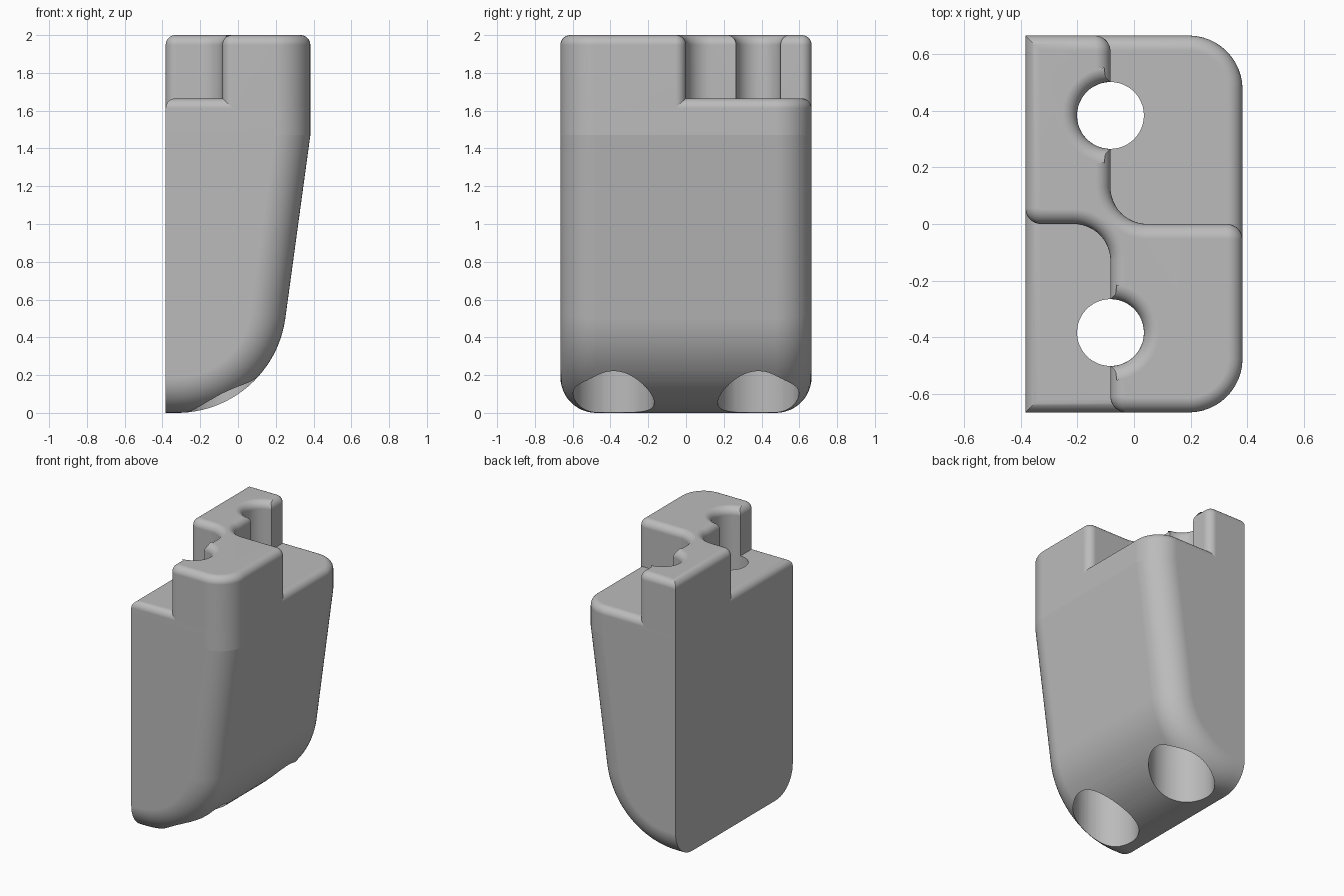
import bpy, bmesh
from math import sin, cos, pi, atan2
from mathutils import Vector

if "Cube" in bpy.data.objects:
    bpy.data.objects.remove(bpy.data.objects["Cube"])

X, Y, TOP, LEDGE, BEND = 0.383, 0.665, 2.0, 1.665, 1.47
SIDE_R, EDGE_R, NECK_R = 0.19, 0.052, 0.13
MID, HOLE_Y, HOLE_R, BORE_R = -0.083, 0.383, 0.118, 0.215
STEPS = 12

grey = bpy.data.materials.new("plain grey")
grey.use_nodes = True
grey.diffuse_color = (0.5, 0.5, 0.5, 1)
grey.node_tree.nodes["Principled BSDF"].inputs["Base Color"].default_value = (0.5, 0.5, 0.5, 1)


def loft(name, rings):
    """Skin a stack of rings with equal point counts and cap both ends."""
    bm = bmesh.new()
    loops = [[bm.verts.new(p) for p in ring] for ring in rings]
    for a, b in zip(loops, loops[1:]):
        for i in range(len(a)):
            j = (i + 1) % len(a)
            bm.faces.new((a[i], a[j], b[j], b[i]))
    bm.faces.new(loops[0][::-1])
    bm.faces.new(loops[-1])
    bmesh.ops.recalc_face_normals(bm, faces=bm.faces)
    mesh = bpy.data.meshes.new(name)
    bm.to_mesh(mesh)
    bm.free()
    mesh.materials.append(grey)
    obj = bpy.data.objects.new(name, mesh)
    bpy.context.collection.objects.link(obj)
    return obj


def outline(corners):
    """Round each corner (x, y, radius); a negative radius is a scooped half circle."""
    pts = []
    for i, (x, y, r) in enumerate(corners):
        p = Vector((x, y))
        u = (Vector(corners[i - 1][:2]) - p).normalized()
        v = (Vector(corners[(i + 1) % len(corners)][:2]) - p).normalized()
        if r == 0:
            pts.append(p)
        elif r > 0:
            c = p + (u + v) * r
            pts += [c - (v * cos(t) + u * sin(t)) * r
                    for t in (pi / 2 * k / STEPS for k in range(STEPS + 1))]
        else:
            left = Vector((u.y, -u.x))
            pts += [p - (u * cos(t) + left * sin(t)) * r
                    for t in (pi * k / (2 * STEPS) for k in range(2 * STEPS + 1))]
    return pts


def inset(pts, d):
    """Move a counter-clockwise outline inward by d with mitred corners."""
    out = []
    for i, p in enumerate(pts):
        a = (p - pts[i - 1]).normalized()
        b = (pts[(i + 1) % len(pts)] - p).normalized()
        n, m = Vector((-a.y, a.x)), Vector((-b.y, b.x))
        out.append(p + (n + m) * (d / (1 + n.dot(m))))
    return out


def rounded_block(name, pts, low, high):
    """Extrude an outline and round over its upper rim."""
    rings = [[(p.x, p.y, low) for p in pts]]
    for k in range(9):
        t = pi / 2 * k / 8
        z = high - EDGE_R + EDGE_R * sin(t)
        rings.append([(p.x, p.y, z) for p in inset(pts, EDGE_R * (1 - cos(t)))])
    return loft(name, rings)


# Wedge body: curved side profile with rounded front and back borders
ARC_R, ARC_X, LEAN = 0.58, -0.324, atan2(0.133, 0.97)


def wedge_slice(y, d):
    pts = [(-X, y, d)]
    for k in range(25):
        t = -pi / 2 + (pi / 2 - LEAN) * k / 24
        pts.append((ARC_X + (ARC_R - d) * cos(t), y, ARC_R + (ARC_R - d) * sin(t)))
    return pts + [(X - d, y, BEND), (-X, y, BEND)]


border = [(Y - SIDE_R + SIDE_R * cos(t), SIDE_R * (1 - sin(t)))
          for t in (pi / 2 * k / STEPS for k in range(STEPS + 1))]
slices = [wedge_slice(-y, d) for y, d in border] + [wedge_slice(y, d) for y, d in border[::-1]]
body = loft("wedge_body", slices)

# Straight collar above the wedge, ending in the lower ledge
collar = rounded_block("ledge_collar", outline([
    (-X, -Y, 0), (X, -Y, SIDE_R), (X, Y, SIDE_R), (-X, Y, 0)]), BEND, LEDGE)

# Raised interlocking crown: two diagonal quarters joined by a thin neck
crown = rounded_block("interlocking_crown", outline([
    (MID, -Y, EDGE_R + 0.004), (X, -Y, SIDE_R), (X, 0, EDGE_R + 0.004), (MID, 0, NECK_R),
    (MID, HOLE_Y, -HOLE_R), (MID, Y, EDGE_R + 0.004), (-X, Y, 0), (-X, 0, EDGE_R + 0.004),
    (MID, 0, NECK_R), (MID, -HOLE_Y, -HOLE_R)]), LEDGE - EDGE_R, TOP)

# Stepped bolt holes: wide bore from below, narrow shaft to the top
for y in (-HOLE_Y, HOLE_Y):
    steps = [(BORE_R, -0.5), (BORE_R, 1.0), (HOLE_R, 1.0), (HOLE_R, 2.5)]
    cutter = loft("bolt_hole_cutter", [
        [(MID + r * cos(pi * k / 24), y + r * sin(pi * k / 24), z) for k in range(48)]
        for r, z in steps])
    cutter.hide_render = True
    for obj in (body, collar):
        mod = obj.modifiers.new("bolt hole", "BOOLEAN")
        mod.operation, mod.solver, mod.object = "DIFFERENCE", "EXACT", cutter
        bpy.context.view_layer.objects.active = obj
        bpy.ops.object.modifier_apply(modifier=mod.name)
    bpy.data.objects.remove(cutter)

# Smooth rounds, crisp edges
for obj in (body, collar, crown):
    bpy.ops.object.select_all(action="DESELECT")
    obj.select_set(True)
    bpy.context.view_layer.objects.active = obj
    bpy.ops.object.shade_smooth_by_angle(angle=pi / 6)
    mod = obj.modifiers.new("even shading", "WEIGHTED_NORMAL")
    mod.keep_sharp = True
